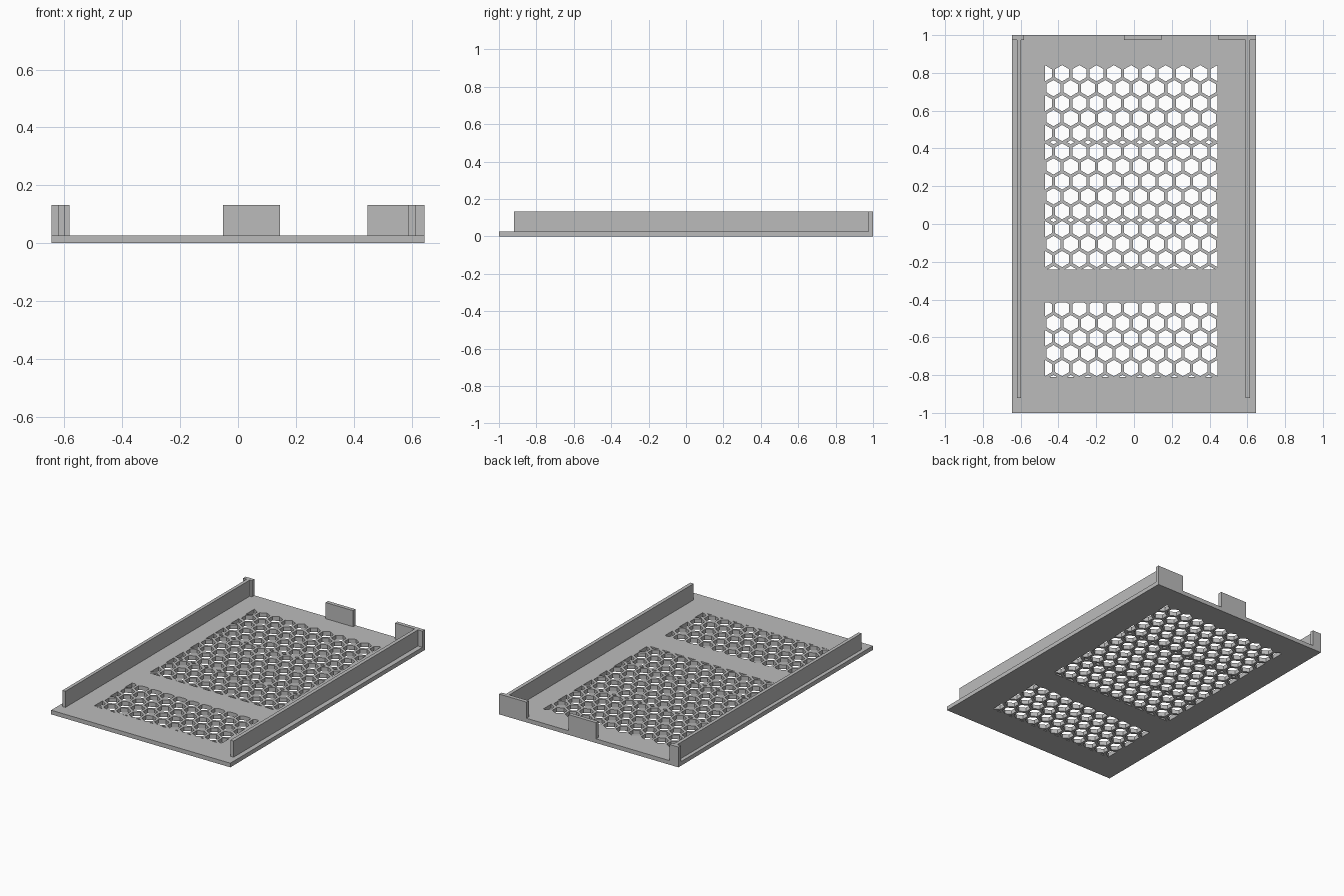
import bpy
import bmesh
import math

if "Cube" in bpy.data.objects:
    bpy.data.objects.remove(bpy.data.objects["Cube"], do_unlink=True)

# Single plain grey
grey = bpy.data.materials.new("grey plastic")
grey.use_nodes = True
COLOUR = (0.5, 0.5, 0.5, 1)
grey.diffuse_color = COLOUR
grey.node_tree.nodes["Principled BSDF"].inputs["Base Color"].default_value = COLOUR

HALF_W = 0.645
THICK = 0.027
TOP = 0.132
BACK_T = 0.025                     # thickness of the back tabs


def make_object(name, bm):
    bmesh.ops.recalc_face_normals(bm, faces=bm.faces)
    mesh = bpy.data.meshes.new(name)
    bm.to_mesh(mesh)
    bm.free()
    mesh.materials.append(grey)
    obj = bpy.data.objects.new(name, mesh)
    bpy.context.collection.objects.link(obj)
    return obj


def box(name, x, y, z):
    bm = bmesh.new()
    bmesh.ops.create_cube(bm, size=1)
    for v in bm.verts:
        for i, (lo, hi) in enumerate((x, y, z)):
            v.co[i] = hi if v.co[i] > 0 else lo
    return make_object(name, bm)


def clip(points, axis, limit, sign):
    """Keep the part of a convex polygon where sign * (p - limit) >= 0."""
    out = []
    for a, b in zip(points, points[1:] + points[:1]):
        da, db = sign * (a[axis] - limit), sign * (b[axis] - limit)
        if da >= 0:
            out.append(a)
        if da * db < 0:
            t = da / (da - db)
            out.append(tuple(p + t * (q - p) for p, q in zip(a, b)))
    return out


def prism(bm, points):
    rings = [[bm.verts.new((x, y, z)) for x, y in points] for z in (-0.1, 0.1)]
    bm.faces.new(rings[0])
    bm.faces.new(rings[1])
    for i in range(len(points)):
        j = (i + 1) % len(points)
        bm.faces.new((rings[0][i], rings[0][j], rings[1][j], rings[1][i]))


# Honeycomb grille layout
PITCH = 0.0914
ROW = PITCH * math.sqrt(3) / 2
RADIUS = 0.043
LEFT = -0.472
COLS = 10
RIGHT = LEFT + COLS * PITCH


def hex_row(bm, y, odd, low, high):
    for k in range(COLS if odd else COLS + 1):
        cx = LEFT + (k + 0.5 * odd) * PITCH
        pts = [(cx + RADIUS * math.sin(i * math.pi / 3),
                y + RADIUS * math.cos(i * math.pi / 3)) for i in range(6)]
        for axis, limit, sign in ((0, LEFT, 1), (0, RIGHT, -1), (1, low, 1), (1, high, -1)):
            pts = clip(pts, axis, limit, sign)
        prism(bm, pts)


def seam_row(bm, y):
    # Small diamonds where two honeycomb blocks meet
    h = 0.011
    for k in range(COLS):
        cx = LEFT + (k + 0.5) * PITCH
        w = h * math.sqrt(3)
        prism(bm, [(cx - w, y), (cx, y - h), (cx + w, y), (cx, y + h)])


# Each block: first row centre, row count, lower and upper limit
bm = bmesh.new()
for first, rows, low, high in ((0.798, 5, 0, 1), (0.384, 5, 0, 1),
                               (-0.027, 4, -0.241, 1), (-0.446, 6, -0.809, -0.415)):
    for r in range(rows):
        hex_row(bm, first - r * ROW, r % 2, low, high)
for y in (0.433, 0.021):
    seam_row(bm, y)
cutter = make_object("grille_cutter", bm)
cutter.hide_render = True
cutter.hide_viewport = True

# Base plate with the grille cut through it
plate = box("base_plate", (-HALF_W, HALF_W), (-1, 1), (0, THICK))
cut = plate.modifiers.new("grille", "BOOLEAN")
cut.operation = "DIFFERENCE"
cut.solver = "EXACT"
cut.object = cutter

# Side rails
for name, x in (("right_rail", (-0.62, -0.598)), ("left_rail", (0.589, 0.613))):
    box(name, x, (-0.92, 1 - BACK_T), (THICK, TOP))

# Tabs along the back edge
for name, x in (("right_back_tab", (-HALF_W, -0.582)), ("middle_back_tab", (-0.052, 0.146)),
                ("left_back_tab", (0.448, HALF_W))):
    box(name, x, (1 - BACK_T, 1), (THICK, TOP))
